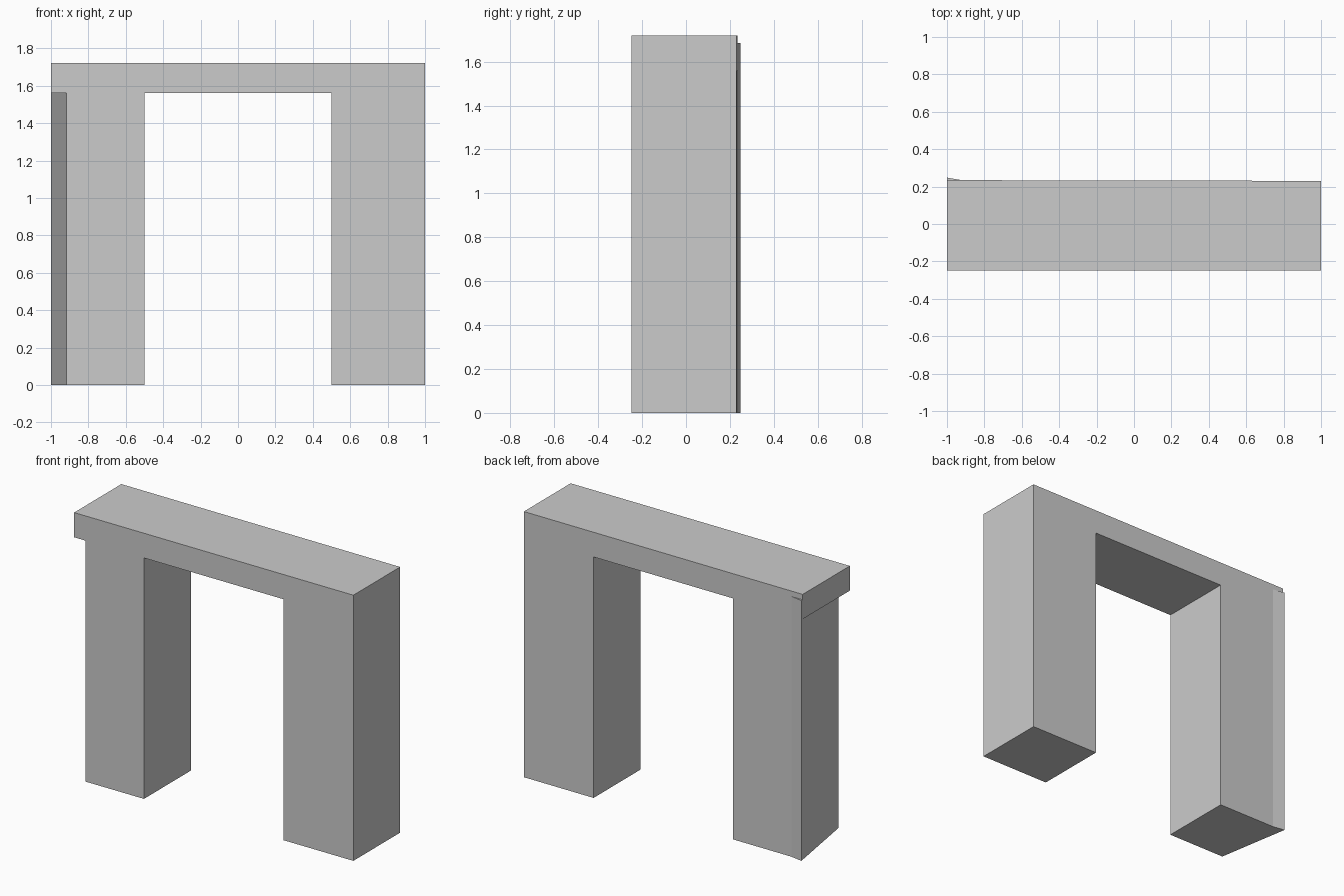
import bpy
import bmesh

cube = bpy.data.objects.get("Cube")
if cube:
    bpy.data.objects.remove(cube, do_unlink=True)

stone = bpy.data.materials.new("plain_grey")
stone.use_nodes = True
grey = (0.6, 0.6, 0.6, 1.0)
stone.diffuse_color = grey
stone.node_tree.nodes["Principled BSDF"].inputs["Base Color"].default_value = grey

FRONT = -0.248
UNDERSIDE = 1.56
TOP = 1.72


def back(x):
    """Depth of the very slightly skewed back wall."""
    return 0.2325 - 0.002 * x


def prism(name, footprint, z0, z1):
    """Extrude a counter-clockwise floor plan between two heights."""
    bm = bmesh.new()
    base = bm.faces.new([bm.verts.new((x, y, z0)) for x, y in footprint])
    grown = bmesh.ops.extrude_face_region(bm, geom=[base], use_keep_orig=True)
    for v in grown["geom"]:
        if isinstance(v, bmesh.types.BMVert):
            v.co.z = z1
    bmesh.ops.recalc_face_normals(bm, faces=bm.faces)
    mesh = bpy.data.meshes.new(name)
    bm.to_mesh(mesh)
    bm.free()
    mesh.materials.append(stone)
    obj = bpy.data.objects.new(name, mesh)
    bpy.context.collection.objects.link(obj)


def plan(x0, x1):
    return [(x0, FRONT), (x1, FRONT), (x1, back(x1)), (x0, back(x0))]


# Lintel and square leg
prism("lintel", plan(-1, 1), UNDERSIDE, TOP)
prism("left_leg", plan(0.5, 1), 0, UNDERSIDE)

# Leg with a slanted outer wall ending in a thin fin at the back corner
fin_tip = (-1, 0.248)
fin_root = (-0.92, back(-0.92))
prism("right_leg",
      [(-0.917, FRONT), (-0.5, FRONT), (-0.5, back(-0.5)), fin_root, fin_tip],
      0, UNDERSIDE)
prism("corner_fin", [(-0.998, back(-1)), fin_root, fin_tip], UNDERSIDE, 1.685)
